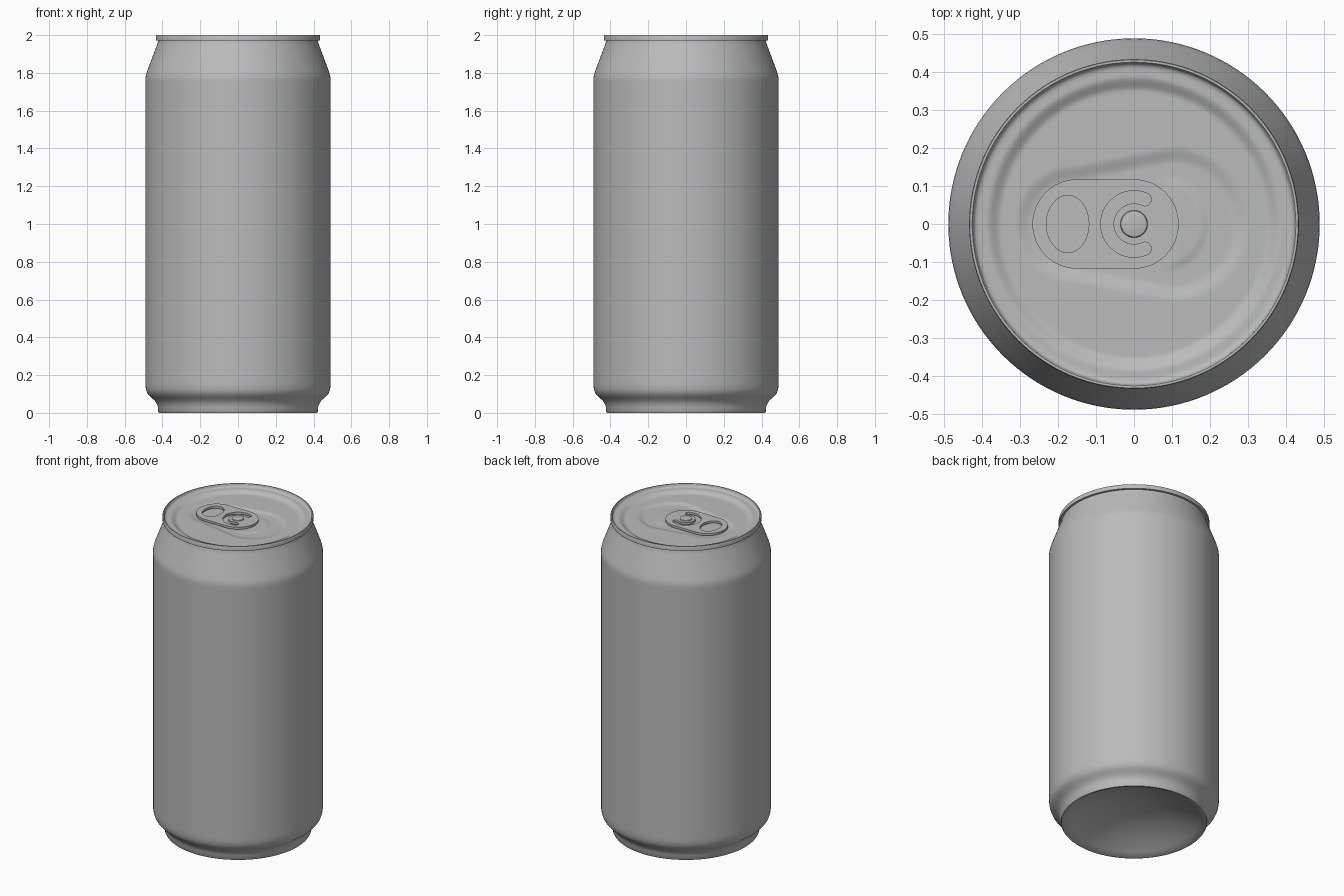
import bpy, bmesh, math

if "Cube" in bpy.data.objects:
    bpy.data.objects.remove(bpy.data.objects["Cube"])

metal = bpy.data.materials.new("brushed_aluminium")
metal.diffuse_color = (0.5, 0.5, 0.5, 1)
metal.use_nodes = True
metal.node_tree.nodes["Principled BSDF"].inputs["Base Color"].default_value = metal.diffuse_color


def finish(ob, angle=35):
    ob.data.materials.clear()
    ob.data.materials.append(metal)
    bpy.ops.object.select_all(action='DESELECT')
    ob.select_set(True)
    bpy.context.view_layer.objects.active = ob
    bpy.ops.object.shade_smooth_by_angle(angle=math.radians(angle))


def lathe(name, profile, n=128, relief=None):
    """Turn (radius, z) points about z; relief(x, y) adds height."""
    bm = bmesh.new()
    rings = []
    for r, z in profile:
        ring = []
        for k in range(n):
            a = 2 * math.pi * k / n
            x, y = r * math.cos(a), r * math.sin(a)
            ring.append(bm.verts.new((x, y, z + (relief(x, y) if relief else 0))))
        rings.append(ring)
    for lo, hi in zip(rings, rings[1:]):
        for k in range(n):
            j = (k + 1) % n
            bm.faces.new((lo[k], lo[j], hi[j], hi[k]))
    bmesh.ops.remove_doubles(bm, verts=bm.verts, dist=1e-5)
    me = bpy.data.meshes.new(name)
    bm.to_mesh(me)
    bm.free()
    ob = bpy.data.objects.new(name, me)
    bpy.context.collection.objects.link(ob)
    finish(ob)
    return ob


def step(e0, e1, v):
    t = min(1, max(0, (v - e0) / (e1 - e0)))
    return t * t * (3 - 2 * t)


# Can body: concave base, foot, wall, neck and rolled rim
dome = [(0.41 * i / 12, 0.12 * (1 - (i / 12) ** 2)) for i in range(13)]
lathe("can_body", dome + [
    (0.413, 0.0), (0.419, 0.0), (0.422, 0.004), (0.424, 0.03), (0.43, 0.048),
    (0.44, 0.064), (0.455, 0.078), (0.469, 0.09), (0.48, 0.104), (0.487, 0.122),
    (0.49, 0.145), (0.49, 0.17), (0.49, 1.75), (0.49, 1.77), (0.488, 1.785),
    (0.483, 1.802), (0.475, 1.825), (0.43, 1.945), (0.424, 1.962), (0.423, 1.971),
    (0.435, 1.972), (0.435, 1.996), (0.433, 2.0), (0.427, 2.0), (0.425, 1.997)])


# Lid: ledge, sunken panel, teardrop recess and raised mouth panel
def lid_relief(x, y):
    r = math.hypot(x, y)
    z = -0.016 * (1 - step(0.35, 0.39, r))
    t = min(1, max(0, (x + 0.16) / 0.26))
    d = math.hypot(x - (-0.16 + 0.26 * t), y) - (0.14 + 0.05 * t)
    z -= 0.009 * (1 - step(-0.03, 0.015, d))
    m = math.hypot(x - 0.07, y)
    z += 0.004 * (1 - step(0.105, 0.13, m)) * step(0.06, 0.12, x)
    return z


lid = [(0.425, 1.997), (0.423, 1.988), (0.418, 1.983), (0.41, 1.981)]
lid += [(0.40 * (1 - i / 70), 1.981) for i in range(71)]
lathe("lid", lid, 160, lid_relief)


# Pull tab: flat stadium with a finger hole and a C-shaped slot
def arc(cx, cy, rx, ry, a0, a1, n=32):
    return [(cx + rx * math.cos(math.radians(a0 + (a1 - a0) * i / n)),
             cy + ry * math.sin(math.radians(a0 + (a1 - a0) * i / n)))
            for i in range(n + 1)]


END = 66
tip = [0.071 * math.cos(math.radians(END)), 0.071 * math.sin(math.radians(END))]
outline = arc(-0.15, 0, 0.118, 0.118, 90, 270) + arc(0, 0, 0.118, 0.118, -90, 90)
finger_hole = arc(-0.175, 0, 0.056, 0.076, 0, 360)[:-1]
slot = (arc(0, 0, 0.088, 0.088, END, 360 - END, 40)
        + arc(tip[0], -tip[1], 0.017, 0.017, -END, 180 - END, 10)[1:-1]
        + arc(0, 0, 0.054, 0.054, 360 - END, END, 40)
        + arc(tip[0], tip[1], 0.017, 0.017, END - 180, END, 10)[1:-1])

curve = bpy.data.curves.new("pull_tab", 'CURVE')
curve.dimensions = '2D'
curve.fill_mode = 'BOTH'
curve.extrude = 0.007
for pts in (outline, finger_hole, slot):
    sp = curve.splines.new('POLY')
    sp.points.add(len(pts) - 1)
    for p, (x, y) in zip(sp.points, pts):
        p.co = (x, y, 0, 1)
    sp.use_cyclic_u = True
tab = bpy.data.objects.new("pull_tab", curve)
bpy.context.collection.objects.link(tab)
tab.location.z = 1.969
bpy.context.view_layer.objects.active = tab
tab.select_set(True)
bpy.ops.object.convert(target='MESH')
finish(bpy.context.view_layer.objects.active)

# Rivet holding the tab
lathe("rivet", [(0.036, 1.95), (0.036, 1.977), (0.034, 1.981), (0.028, 1.983), (0, 1.983)], 48)
